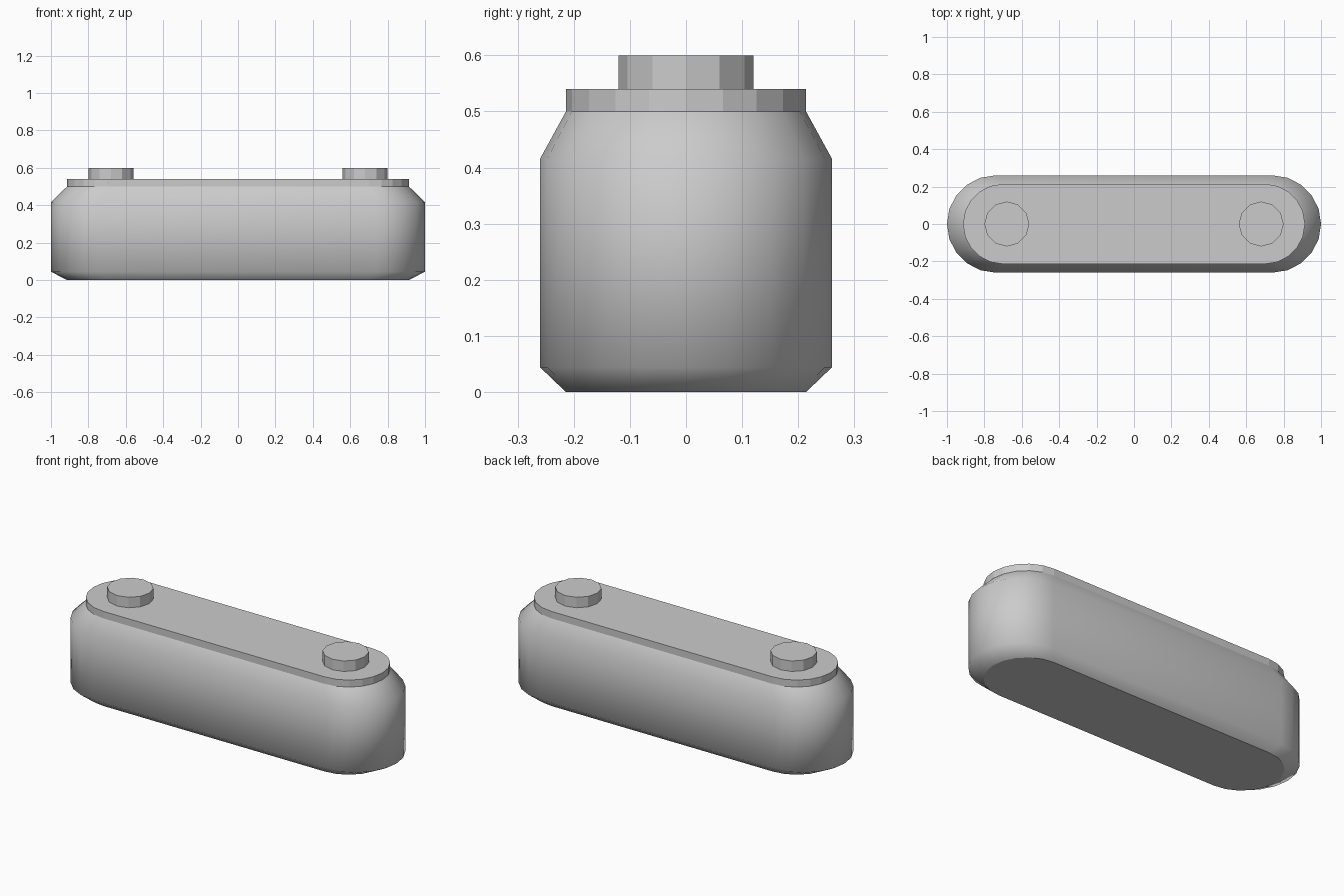
import bpy, bmesh, math

if "Cube" in bpy.data.objects:
    bpy.data.objects.remove(bpy.data.objects["Cube"])


def outline(cx, r, n=10):
    # Stadium outline: two half circles joined by straight sides
    pts = []
    for side in (1, -1):
        for k in range(n + 1):
            a = -math.pi / 2 + math.pi * k / n
            pts.append((side * (cx + r * math.cos(a)), side * r * math.sin(a)))
    return pts


def loft(name, rings, smooth):
    # Stack stadium rings (centre x, radius, z) and cap both ends
    bm = bmesh.new()
    loops = [[bm.verts.new((x, y, z)) for x, y in outline(cx, r)] for cx, r, z in rings]
    n = len(loops[0])
    for lo, hi in zip(loops, loops[1:]):
        for i in range(n):
            j = (i + 1) % n
            f = bm.faces.new((lo[i], lo[j], hi[j], hi[i]))
            f.smooth = smooth
    caps = [bm.faces.new(loops[0][::-1]), bm.faces.new(loops[-1])]
    for cap in caps:
        for e in cap.edges:
            e.smooth = False
    bmesh.ops.recalc_face_normals(bm, faces=bm.faces)
    me = bpy.data.meshes.new(name)
    bm.to_mesh(me)
    bm.free()
    ob = bpy.data.objects.new(name, me)
    bpy.context.collection.objects.link(ob)
    return ob


# Main body with chamfered top and bottom rims
loft("body", [(0.70, 0.214, 0.0), (0.74, 0.26, 0.044),
              (0.74, 0.26, 0.416), (0.70, 0.214, 0.50)], True)

# Flat top plate
loft("top_plate", [(0.70, 0.214, 0.50), (0.70, 0.214, 0.54)], False)

# Round twelve-sided studs at both ends
for name, x in (("left_stud", -0.68), ("right_stud", 0.68)):
    bpy.ops.mesh.primitive_cylinder_add(vertices=12, radius=0.12, depth=0.06,
                                        location=(x, 0, 0.57))
    bpy.context.object.name = name
